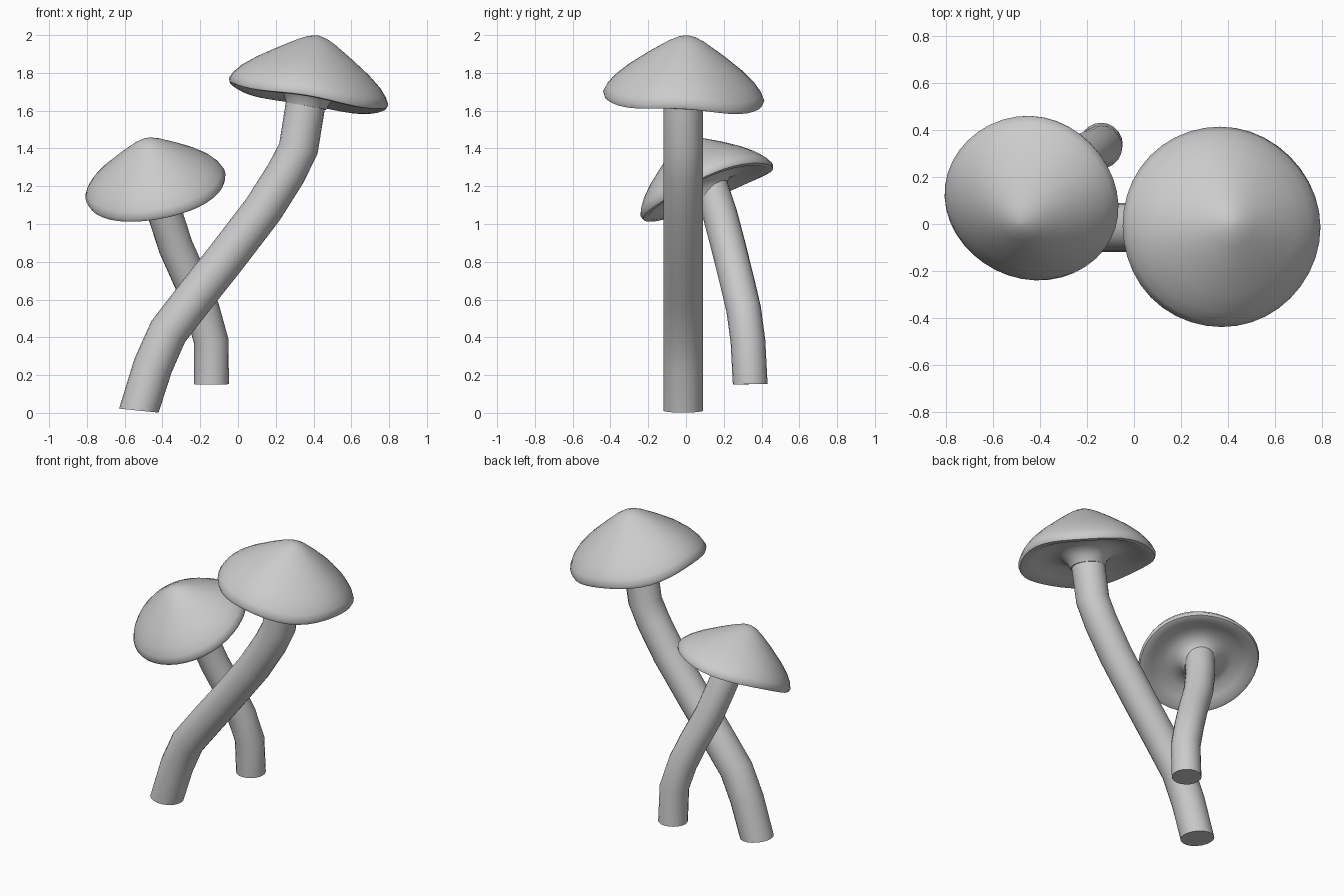
import bpy, bmesh
from math import cos, sin, tau, radians
from mathutils import Vector

cube = bpy.data.objects.get("Cube")
if cube:
    bpy.data.objects.remove(cube, do_unlink=True)

UP = Vector((0, 0, 1))
grey = bpy.data.materials.new("plain_grey")
grey.use_nodes = True
GREY = (0.6, 0.6, 0.6, 1)
grey.diffuse_color = GREY
grey.node_tree.nodes["Principled BSDF"].inputs["Base Color"].default_value = GREY


def finish(name, bm):
    """Turn a bmesh into a smooth shaded object with the shared material."""
    bmesh.ops.recalc_face_normals(bm, faces=bm.faces)
    mesh = bpy.data.meshes.new(name)
    bm.to_mesh(mesh)
    bm.free()
    mesh.materials.append(grey)
    obj = bpy.data.objects.new(name, mesh)
    bpy.context.collection.objects.link(obj)
    bpy.ops.object.select_all(action="DESELECT")
    obj.select_set(True)
    bpy.context.view_layer.objects.active = obj
    bpy.ops.object.shade_smooth_by_angle(angle=radians(50))


def loft(bm, rings):
    """Skin a list of point rings and close both ends."""
    loops = [[bm.verts.new(p) for p in ring] for ring in rings]
    n = len(loops[0])
    for a, b in zip(loops, loops[1:]):
        for i in range(n):
            j = (i + 1) % n
            bm.faces.new((a[i], a[j], b[j], b[i]))
    bm.faces.new(loops[0])
    bm.faces.new(loops[-1])


def make_stem(name, path, radius, sides=20):
    points = [Vector(p) for p in path]
    rings = []
    for i, p in enumerate(points):
        before = points[max(i - 1, 0)]
        after = points[min(i + 1, len(points) - 1)]
        direction = (after - before).normalized()
        if i == 0:
            direction += 2 * UP  # nearly level cut at the foot
        turn = UP.rotation_difference(direction.normalized())
        rings.append([p + turn @ Vector((radius * cos(tau * k / sides),
                                         radius * sin(tau * k / sides), 0))
                      for k in range(sides)])
    bm = bmesh.new()
    loft(bm, rings)
    finish(name, bm)


# Cap outline from crown, round the rim, to the collar on the stem
PROFILE = [(0.01, 0.322), (0.05, 0.312), (0.1, 0.287), (0.2, 0.222), (0.3, 0.15),
           (0.37, 0.088), (0.41, 0.038), (0.428, 0), (0.42, -0.022),
           (0.39, -0.025), (0.33, 0), (0.25, 0.03), (0.17, 0.02),
           (0.125, -0.02), (0.107, -0.06)]
RIM = 0.428


def make_cap(name, centre, axis, size, wave, sides=40):
    turn = UP.rotation_difference(Vector(axis).normalized())
    rings = []
    for r, h in PROFILE:
        ring = []
        for k in range(sides):
            a = tau * k / sides
            ripple = wave(a) * (r / RIM) ** 2
            local = Vector((r * cos(a), r * sin(a), h + ripple)) * size
            ring.append(Vector(centre) + turn @ local)
        rings.append(ring)
    bm = bmesh.new()
    loft(bm, rings)
    finish(name, bm)


# Tall mushroom
make_stem("tall_stem", [(x, -0.015, z) for x, z in (
    (-0.525, 0.012), (-0.45, 0.25), (-0.37, 0.43), (-0.215, 0.63), (-0.06, 0.825),
    (0.135, 1.08), (0.255, 1.27), (0.32, 1.4), (0.365, 1.68), (0.375, 1.74))], 0.105)
make_cap("tall_cap", (0.37, -0.012, 1.68), (0.17, 0.06, 1), 1,
         lambda a: 0.012 * cos(2 * a) + 0.01 * cos(4 * a))

# Short mushroom
make_stem("short_stem", [
    (-0.14, 0.34, 0.152), (-0.142, 0.328, 0.38), (-0.19, 0.305, 0.55),
    (-0.245, 0.272, 0.69), (-0.33, 0.225, 0.88), (-0.385, 0.18, 1.05),
    (-0.425, 0.13, 1.2), (-0.435, 0.11, 1.25)], 0.092)
make_cap("short_cap", (-0.435, 0.105, 1.19), (-0.19, -0.42, 1), 0.88,
         lambda a: 0.015 * cos(2 * a) + 0.008 * sin(3 * a))
